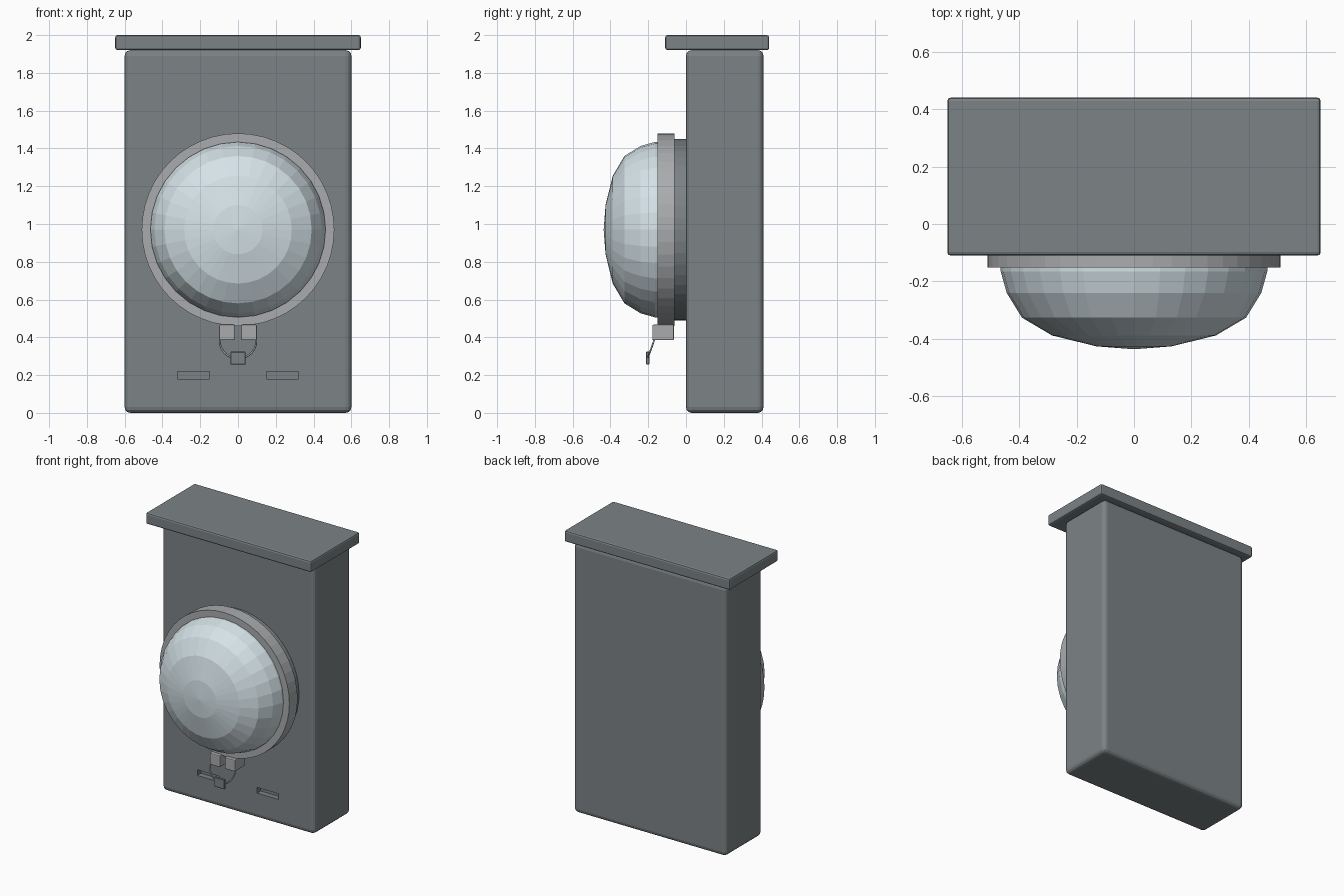
import bpy, bmesh, math
from mathutils import Vector

if "Cube" in bpy.data.objects:
    bpy.data.objects.remove(bpy.data.objects["Cube"])

CZ = 0.97  # height of the meter centre


def mat(name, col):
    m = bpy.data.materials.new(name)
    m.diffuse_color = (*col, 1)
    m.use_nodes = True
    m.node_tree.nodes["Principled BSDF"].inputs["Base Color"].default_value = m.diffuse_color
    return m


PAINT = mat("painted_steel", (0.20, 0.225, 0.235))
METAL = mat("bare_metal", (0.40, 0.41, 0.42))
GLASS = mat("glass", (0.66, 0.76, 0.80))


def make(name, bm, material=None):
    bmesh.ops.recalc_face_normals(bm, faces=bm.faces)
    me = bpy.data.meshes.new(name)
    bm.to_mesh(me)
    bm.free()
    ob = bpy.data.objects.new(name, me)
    bpy.context.collection.objects.link(ob)
    if material:
        me.materials.append(material)
    return ob


def box(name, lo, hi, material=None, bevel=0, segs=2):
    bm = bmesh.new()
    bmesh.ops.create_cube(bm, size=1)
    lo, hi = Vector(lo), Vector(hi)
    for v in bm.verts:
        v.co = Vector([(lo[i] + hi[i]) / 2 + v.co[i] * (hi[i] - lo[i]) for i in range(3)])
    ob = make(name, bm, material)
    if bevel:
        b = ob.modifiers.new("bevel", "BEVEL")
        b.width, b.segments = bevel, segs
    return ob


def lathe(name, profile, material, n, closed=False):
    """Turn (radius, y) points around the y axis at the meter centre."""
    bm = bmesh.new()
    rings = []
    for r, y in profile:
        if r == 0:
            rings.append([bm.verts.new((0, y, CZ))] * n)
        else:
            rings.append([bm.verts.new((r * math.sin(2 * math.pi * i / n), y,
                                        CZ + r * math.cos(2 * math.pi * i / n))) for i in range(n)])
    pairs = list(zip(rings, rings[1:])) + ([(rings[-1], rings[0])] if closed else [])
    for a, b in pairs:
        for i in range(n):
            j = (i + 1) % n
            bm.faces.new(list(dict.fromkeys((a[i], a[j], b[j], b[i]))))
    return make(name, bm, material)


# cabinet with two recessed slots, and its overhanging lid
body = box("cabinet", (-0.6, 0, 0), (0.6, 0.41, 1.92), PAINT, 0.03, 3)
for s in (-1, 1):
    cut = box("slot_cutter", (s * 0.235 - 0.085, -0.05, 0.18), (s * 0.235 + 0.085, 0.04, 0.22))
    cut.hide_render = True
    cut.hide_set(True)
    m = body.modifiers.new("slot", "BOOLEAN")
    m.object, m.operation, m.solver = cut, "DIFFERENCE", "EXACT"
box("lid", (-0.65, -0.11, 1.92), (0.65, 0.44, 2.0), PAINT, 0.012, 2)

# round socket, clamp ring and faceted glass dome
lathe("socket", [(0, 0.005), (0.48, 0.005), (0.48, -0.065), (0, -0.065)], PAINT, 48)
lathe("clamp_ring", [(0.51, -0.06), (0.51, -0.152), (0.462, -0.152), (0.462, -0.06)], METAL, 48, True)
lathe("glass_dome", [(0.464, -0.07), (0.464, -0.165), (0.443, -0.24), (0.39, -0.326), (0.285, -0.388),
                     (0.13, -0.426), (0, -0.436)], GLASS, 32)

# clamp lugs under the ring
for s, side in ((-1, "left"), (1, "right")):
    x = sorted((s * 0.018, s * 0.1))
    box("lug_" + side, (x[0], -0.178, 0.385), (x[1], -0.064, 0.467), METAL, 0.006, 2)

# wire loop hanging from the lugs, with its seal tag
cu = bpy.data.curves.new("seal_wire", "CURVE")
cu.dimensions = "3D"
cu.bevel_depth, cu.bevel_resolution = 0.005, 1
pts = [(-0.085, -0.165, 0.4)]
for i in range(17):
    a = math.pi * i / 16
    d = math.sin(a)
    pts.append((-0.097 * math.cos(a), -0.17 - 0.033 * d, 0.38 - 0.092 * d))
pts.append((0.085, -0.165, 0.4))
sp = cu.splines.new("POLY")
sp.points.add(len(pts) - 1)
for p, c in zip(sp.points, pts):
    p.co = (*c, 1)
cu.materials.append(METAL)
bpy.context.collection.objects.link(bpy.data.objects.new("seal_wire", cu))
box("seal_tag", (-0.04, -0.211, 0.256), (0.04, -0.194, 0.324), PAINT, 0.003, 1)
